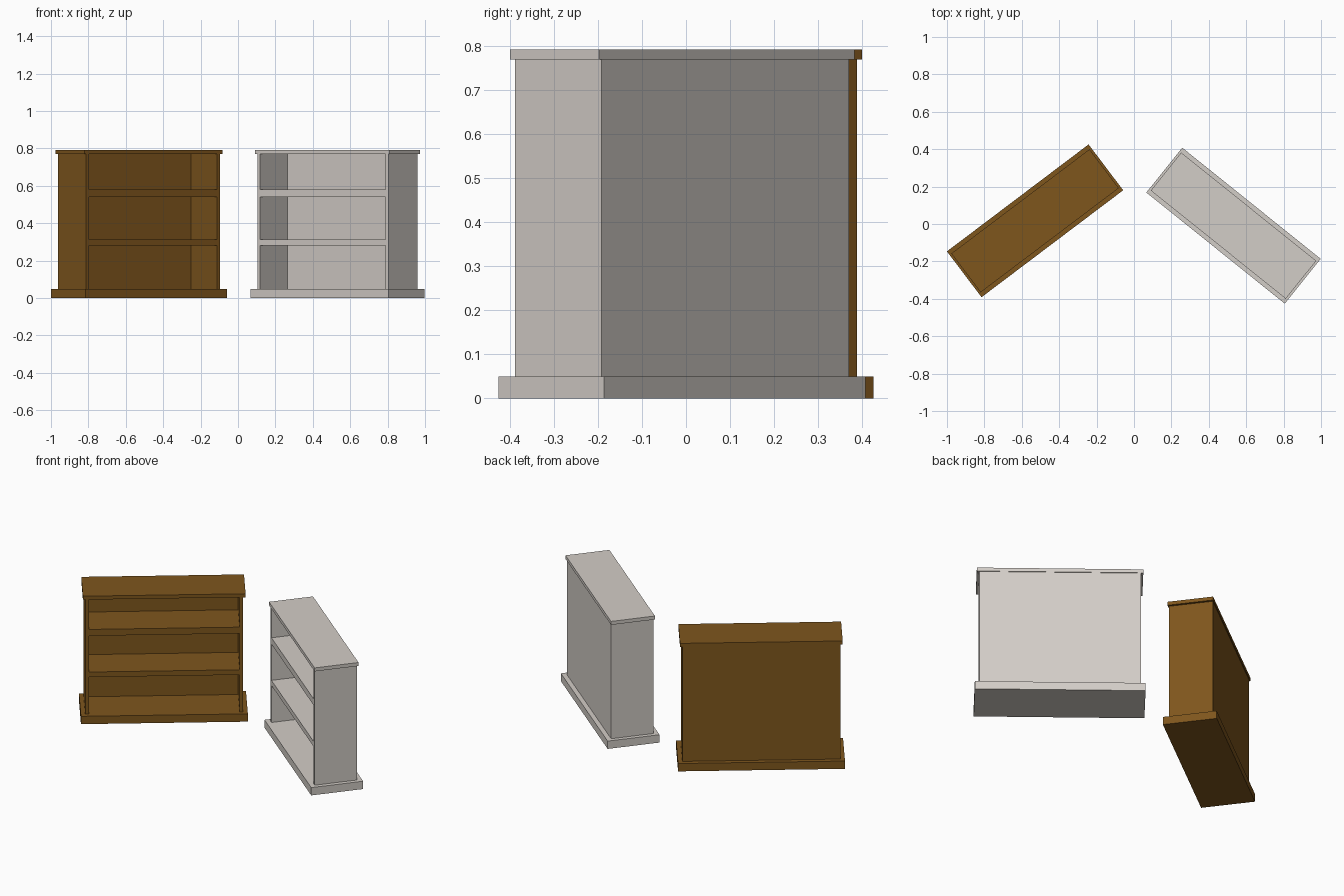
import bpy
from math import radians
from mathutils import Matrix, Vector

if "Cube" in bpy.data.objects:
    bpy.data.objects.remove(bpy.data.objects["Cube"])

BASE_W, BASE_D = 0.949, 0.307
TOP_W, TOP_D = 0.925, 0.26
BODY_W, BODY_D = 0.898, 0.251
BASE_Z, TOP_Z, HEIGHT = 0.049, 0.769, 0.791
PANEL, BACK = 0.02, 0.017


def material(name, rgb):
    mat = bpy.data.materials.new(name)
    mat.diffuse_color = (*rgb, 1)
    mat.use_nodes = True
    mat.node_tree.nodes["Principled BSDF"].inputs["Base Color"].default_value = mat.diffuse_color
    return mat


def box(name, x, y, z, place, mat):
    """Box from (min, max) ranges in the bookcase's own frame."""
    bpy.ops.mesh.primitive_cube_add(size=1)
    ob = bpy.context.object
    ob.name = name
    size = Vector((x[1] - x[0], y[1] - y[0], z[1] - z[0]))
    mid = Vector((sum(x) / 2, sum(y) / 2, sum(z) / 2))
    ob.data.transform(Matrix.Translation(mid) @ Matrix.Diagonal((*size, 1)))
    ob.matrix_world = place
    ob.data.materials.append(mat)


def bookcase(label, centre, angle, mat):
    place = Matrix.Translation((*centre, 0)) @ Matrix.Rotation(radians(angle), 4, 'Z')
    w, d = BODY_W / 2, BODY_D / 2
    # plinth and top board
    box(label + "_plinth", (-BASE_W / 2, BASE_W / 2), (-BASE_D / 2, BASE_D / 2),
        (0, BASE_Z), place, mat)
    box(label + "_top_board", (-TOP_W / 2, TOP_W / 2), (-TOP_D / 2, TOP_D / 2),
        (TOP_Z, HEIGHT), place, mat)
    # side panels
    for side, x in (("left", (-w, -w + PANEL)), ("right", (w - PANEL, w))):
        box(f"{label}_{side}_panel", x, (-d, d), (BASE_Z, TOP_Z), place, mat)
    # back panel and shelves between the sides
    inner = (-w + PANEL, w - PANEL)
    box(label + "_back_panel", inner, (d - BACK, d), (BASE_Z, TOP_Z), place, mat)
    for name, z in (("lower", (0.281, 0.313)), ("upper", (0.54, 0.58))):
        box(f"{label}_{name}_shelf", inner, (-d, d - BACK), z, place, mat)


bookcase("brown_bookcase", (-0.529, 0.017), 37.05, material("brown_wood", (0.21, 0.092, 0.012)))
bookcase("grey_bookcase", (0.532, -0.009), -38.75, material("grey_wood", (0.65, 0.61, 0.57)))
